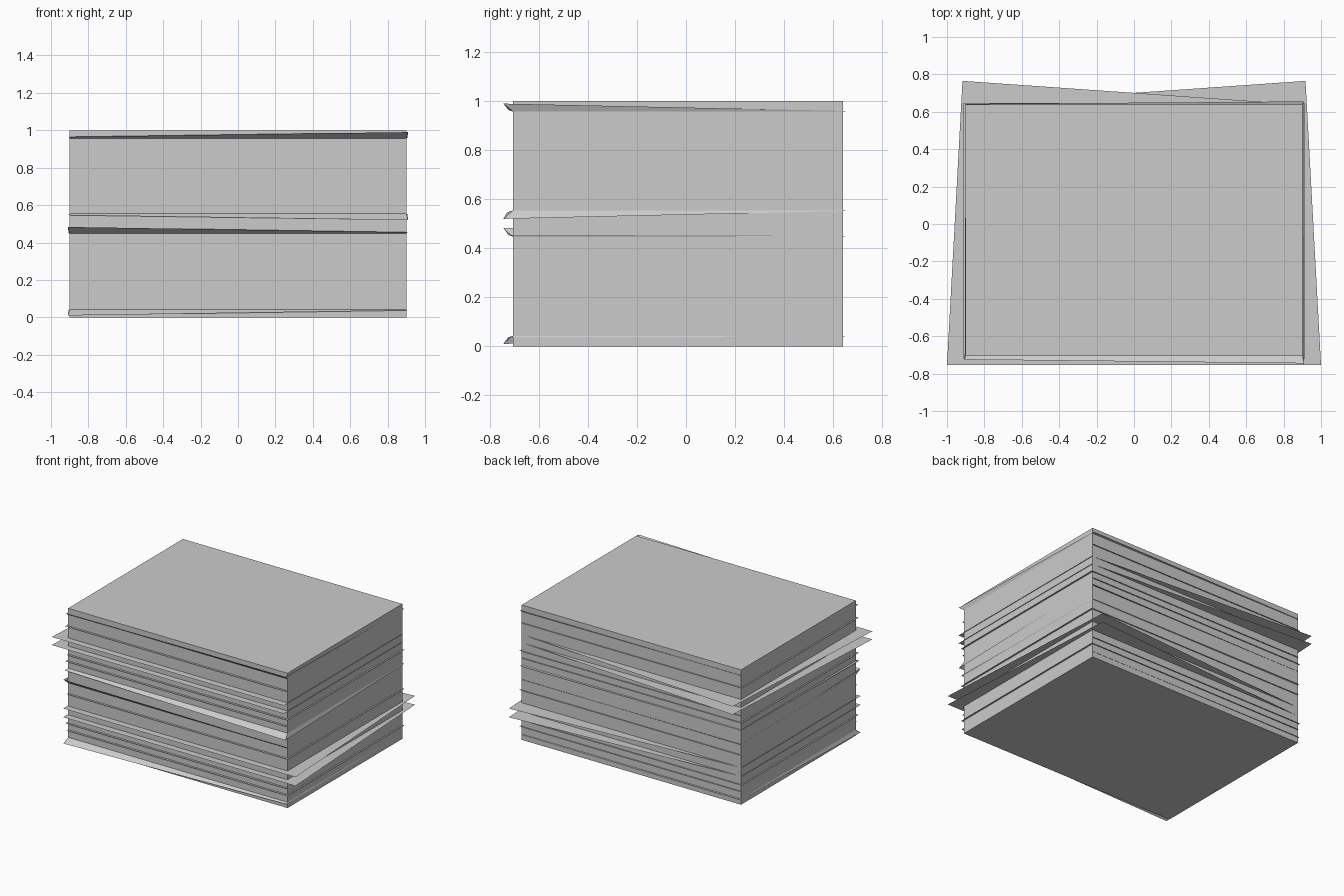
import bpy, bmesh

if "Cube" in bpy.data.objects:
    bpy.data.objects.remove(bpy.data.objects["Cube"])

X, YF, YB = 0.9, -0.705, 0.64   # block footprint


def make(name, verts, faces):
    mesh = bpy.data.meshes.new(name)
    mesh.from_pydata(verts, [], faces)
    obj = bpy.data.objects.new(name, mesh)
    bpy.context.collection.objects.link(obj)
    return obj


# Main paper block
bm = bmesh.new()
bmesh.ops.create_cube(bm, size=1)
for v in bm.verts:
    v.co = (v.co.x * 2 * X, YF if v.co.y < 0 else YB, v.co.z + 0.5)
mesh = bpy.data.meshes.new("paper_block")
bm.to_mesh(mesh)
bm.free()
bpy.context.collection.objects.link(bpy.data.objects.new("paper_block", mesh))


def sheet(name, corners, z):
    """Flat single sheet, corners run front-left, front-right, back-right, back-left."""
    return make(name, [(x, y, z) for x, y in corners], [(0, 1, 2, 3)])


def flared_sheet(name, z0, outer):
    """Sheet whose rim bends away from the block at height z0."""
    inner = [(-X, YF, z0), (X, YF, z0), (X, YB, z0), (-X, YB, z0)]
    rim = [(i, (i + 1) % 4, 4 + (i + 1) % 4, 4 + i) for i in range(4)]
    return make(name, inner + outer, rim)


# Skewed loose sheets: upper pair sticks out left, lower pair mirrored to the right
skew = [(-1.0, -0.755), (0.905, -0.755), (0.905, 0.638), (-0.917, 0.765)]
mirrored = [(-skew[i][0], skew[i][1]) for i in (1, 0, 3, 2)]
for z in (0.78, 0.72):
    sheet("skewed_sheet_upper", skew, z)
for z in (0.275, 0.21):
    sheet("skewed_sheet_lower", mirrored, z)

# Slightly protruding flat sheets
for i, z in enumerate((0.87, 0.66, 0.61, 0.37, 0.15, 0.10)):
    s = 0.006 if i % 2 else -0.006
    sheet("loose_sheet", [(-0.906 + s, -0.722), (0.906 + s, -0.722),
                          (0.906 + s, 0.648), (-0.906 + s, 0.648)], z)

# Bent sheets with tilted rims
flared_sheet("bent_sheet_top", 0.957,
             [(-0.905, -0.725, 0.965), (0.91, -0.745, 0.99), (0.905, 0.655, 0.96), (-0.9, 0.642, 0.96)])
flared_sheet("bent_sheet_mid_upper", 0.555,
             [(-0.91, -0.73, 0.546), (0.91, -0.745, 0.52), (0.905, 0.655, 0.552), (-0.9, 0.642, 0.552)])
flared_sheet("bent_sheet_mid_lower", 0.447,
             [(-0.91, -0.745, 0.483), (0.907, -0.725, 0.455), (0.9, 0.642, 0.45), (-0.905, 0.65, 0.45)])
flared_sheet("bent_sheet_bottom", 0.043,
             [(-0.91, -0.745, 0.01), (0.905, -0.725, 0.037), (0.9, 0.642, 0.04), (-0.905, 0.65, 0.04)])
